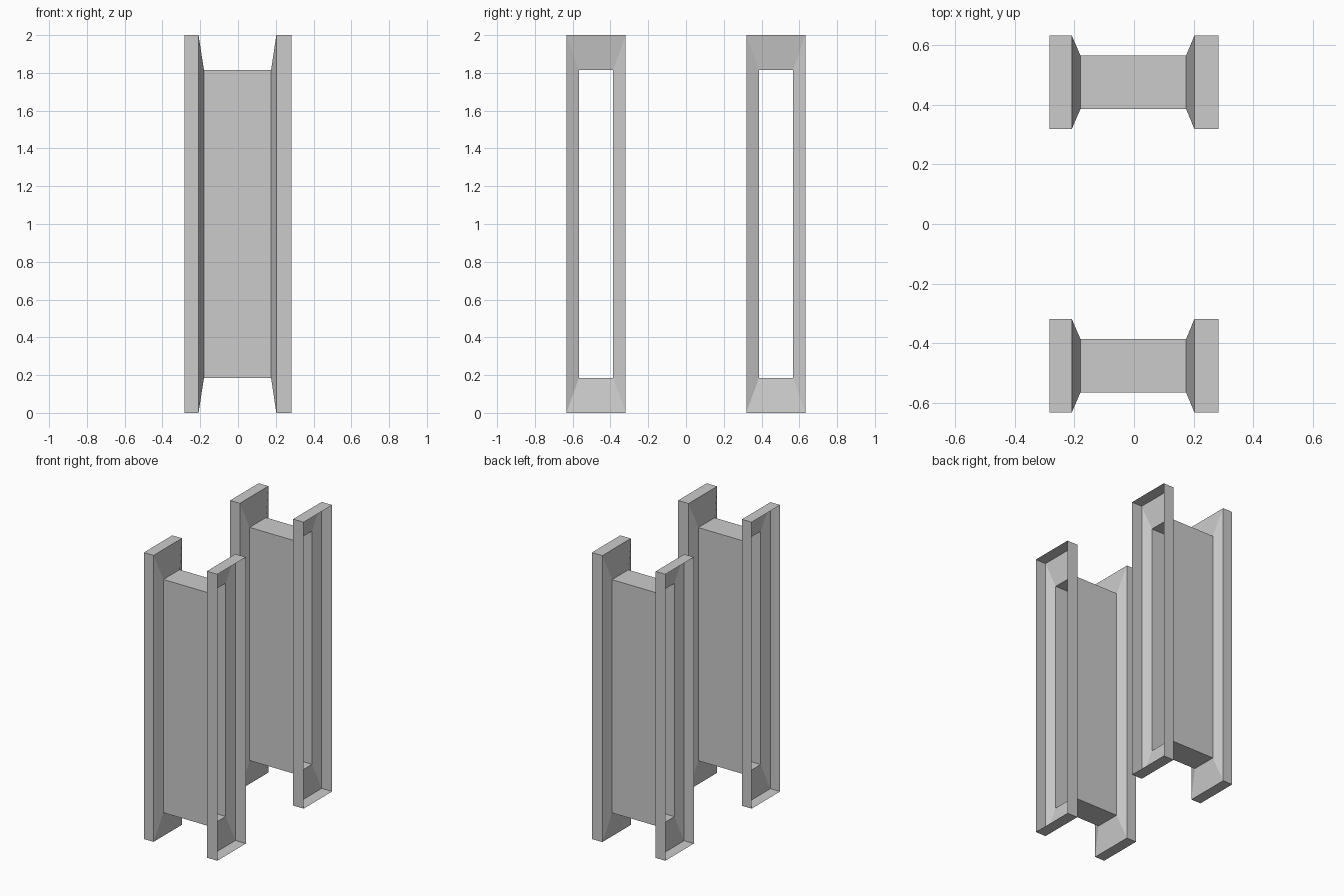
import bpy, bmesh

if "Cube" in bpy.data.objects:
    bpy.data.objects.remove(bpy.data.objects["Cube"])

# Rectangular sections along x: (x, half width in y, half height in z)
OUTER = (0.157, 1.0)
INNER = (0.09, 0.814)
SECTIONS = [(-0.284,) + OUTER, (-0.209,) + OUTER, (-0.18,) + INNER,
            (0.175,) + INNER, (0.203,) + OUTER, (0.284,) + OUTER]


def window_frame(name, y):
    """Open-ended thin shell: flange, sloped reveal, narrow sleeve, and back out."""
    bm = bmesh.new()
    rings = [[bm.verts.new((x, y + sy * w, 1 + sz * h))
              for sy, sz in ((-1, -1), (1, -1), (1, 1), (-1, 1))]
             for x, w, h in SECTIONS]
    for a, b in zip(rings, rings[1:]):
        for i in range(4):
            j = (i + 1) % 4
            bm.faces.new((a[j], a[i], b[i], b[j]))
    bmesh.ops.recalc_face_normals(bm, faces=bm.faces)
    # Make the normals of the sleeve point outwards
    if sum(f.normal.z * (f.calc_center_median().z - 1) for f in bm.faces) < 0:
        bmesh.ops.reverse_faces(bm, faces=bm.faces)
    mesh = bpy.data.meshes.new(name)
    bm.to_mesh(mesh)
    bm.free()
    bpy.context.collection.objects.link(bpy.data.objects.new(name, mesh))


# Two tall frames side by side
window_frame("front_window_frame", -0.476)
window_frame("back_window_frame", 0.476)
